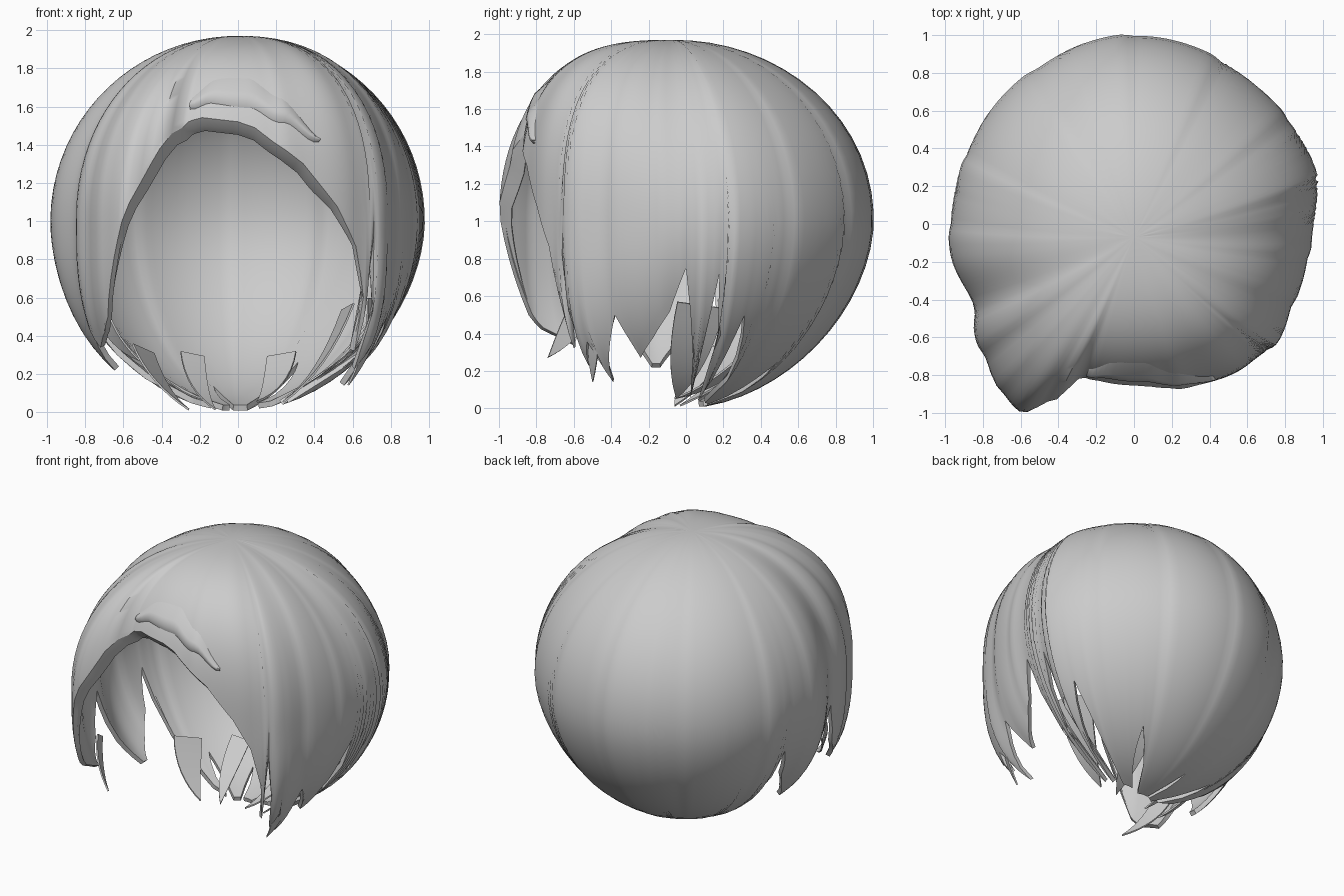
import bpy, math
from mathutils import Vector

if "Cube" in bpy.data.objects:
    bpy.data.objects.remove(bpy.data.objects["Cube"])

grey = bpy.data.materials.new("hair grey")
grey.diffuse_color = (0.6, 0.6, 0.6, 1)
grey.use_nodes = True
grey.node_tree.nodes["Principled BSDF"].inputs["Base Color"].default_value = grey.diffuse_color

# Azimuth runs from the front (0) to the right (+90), the back (180) and the left (-90)
# Widest radius at each azimuth
WIDTH = [(-180, 1.0), (-140, .97), (-105, .96), (-80, .98), (-65, .95), (-50, 1.05), (-40, 1.12),
         (-31, 1.16), (-25, 1.06), (-19, .9), (0, .9), (20, .92), (40, .96), (50, .98), (65, .94),
         (85, .94), (105, 1.0), (140, .975), (180, 1.0)]
# Squareness of the profile above and below the middle
UPPER = [(-180, 2.08), (-80, 2), (-50, 2.1), (-31, 2.2), (-19, 2.7), (30, 2.7), (60, 2.3), (90, 2), (180, 2.08)]
LOWER = [(-180, 1.8), (-95, 1.85), (-70, 2.3), (-45, 3.1), (0, 3.1), (50, 3), (70, 2.3), (92, 1.85), (180, 1.8)]
# Height of the cut edge: nape, side locks with notches, face opening
EDGE = [(-180, .01), (-166, .01), (-160, .11), (-155, .01), (-130, .01), (-122, .18), (-116, .02), (-107, .05),
        (-103, .3), (-100, .72), (-94, .48), (-86, .33), (-78, .22), (-74, .22), (-68, .4), (-62, .8),
        (-57, .5), (-50, .34), (-46, .38), (-42, .42), (-39, .5), (-36, .7), (-31.5, 1.0), (-26, 1.3), (-22, 1.46),
        (-18, 1.52), (-13, 1.54), (0, 1.52), (6, 1.49), (22, 1.3), (33, 1.08), (40, .87), (44, .6), (45.5, .32),
        (47, .82), (49.5, .23), (53, .36), (55, .14), (64, .5), (70, .27), (77, .38), (84, .52), (90, .75),
        (95, .05), (101, .72), (105, .04), (112, .5), (120, .03), (136, .02), (146, .24), (152, .01), (180, .01)]
# Azimuths where one strand overlaps the next
STRANDS = [-180, -148, -112, -90, -60, -42, -20, 12, 47, 63, 79, 101, 124, 152, 180]
ROWS = 30


def lookup(table, a, smooth=True):
    for (a0, v0), (a1, v1) in zip(table, table[1:]):
        if a0 <= a <= a1:
            t = (a - a0) / (a1 - a0)
            if smooth:
                t = t * t * (3 - 2 * t)
            return v0 + (v1 - v0) * t


def ridge(a):
    for s0, s1 in zip(STRANDS, STRANDS[1:]):
        if s0 <= a <= s1:
            t = (a - s0) / (s1 - s0)
            return .012 * (min(t * 9, 1) - t) - .003
    return 0


def edge_angle(a, z):
    n, tall = (lookup(UPPER, a), .97) if z > 1 else (lookup(LOWER, a), 1.0)
    rho = lookup(WIDTH, a) * max(0, 1 - (abs(z - 1) / tall) ** n) ** (1 / n)
    return math.atan2(rho, z - 1)


def surface(a, phi, lift=0):
    s, c = math.sin(phi), math.cos(phi)
    n, tall = (lookup(UPPER, a), .97) if c > 0 else (lookup(LOWER, a), 1.0)
    r = ((s / lookup(WIDTH, a)) ** n + (abs(c) / tall) ** n) ** (-1 / n)
    r += ridge(a) * s * s + lift
    th = math.radians(a)
    crown = -.07 * max(0, c) ** 2          # crown sits a little forward
    return Vector((r * s * math.sin(th), -r * s * math.cos(th) + crown, 1 + r * c))


def make(name, verts, faces, thick, angle):
    me = bpy.data.meshes.new(name)
    me.from_pydata([tuple(v) for v in verts], [], faces)
    me.materials.append(grey)
    ob = bpy.data.objects.new(name, me)
    bpy.context.collection.objects.link(ob)
    bpy.ops.object.select_all(action='DESELECT')
    bpy.context.view_layer.objects.active = ob
    ob.select_set(True)
    mod = ob.modifiers.new("thickness", 'SOLIDIFY')
    mod.thickness, mod.offset = thick, -1
    bpy.ops.object.modifier_apply(modifier=mod.name)
    bpy.ops.object.shade_smooth_by_angle(angle=math.radians(angle))
    return ob


# Main hair shell: columns from the crown down to the cut edge
cols = []
for (a0, _), (a1, _) in zip(EDGE, EDGE[1:]):
    k = max(1, math.ceil((a1 - a0) / 2))
    cols += [a0 + (a1 - a0) * i / k for i in range(k)]
verts, faces = [surface(0, 0)], []
for a in cols:
    end = edge_angle(a, lookup(EDGE, a, False))
    verts += [surface(a, end * j / ROWS) for j in range(1, ROWS + 1)]
N = len(cols)
for i in range(N):
    p, q = 1 + i * ROWS, 1 + (i + 1) % N * ROWS
    faces.append((0, p, q))
    faces += [(p + j, p + j + 1, q + j + 1, q + j) for j in range(ROWS - 1)]
make("hair_shell", verts, faces, .03, 50)

# Folded rim running inward along the face opening
vs, fs = [], []
rim = [a for a in cols if -42 <= a <= 44]
for i, a in enumerate(rim):
    t = i / (len(rim) - 1)
    fold = min(1, 5 * t, 5 * (1 - t))
    end = edge_angle(a, lookup(EDGE, a, False))
    vs += [surface(a, end), surface(a, end + .02 * fold, -.04 * fold - .004),
           surface(a, end + .025 * fold, -.08 * fold - .008)]
for i in range(len(rim) - 1):
    for k in (0, 1):
        p = i * 3 + k
        fs.append((p, p + 1, p + 4, p + 3))
make("fringe_rim", vs, fs, .008, 50)

# Raised roll of hair above the fringe, fading out to the right
path = [(-18, 1.6), (-10, 1.65), (4, 1.64), (16, 1.55), (28, 1.42)]
vs, fs, n = [], [], 24
for i in range(n + 1):
    a = -18 + 46 * i / n
    w = .12 * math.sin(math.pi * (.06 + .93 * i / n)) ** .6
    z = lookup(path, a)
    for k, lift in ((-.4, -.004), (-.2, .022), (.2, .024), (1.1, -.004)):
        vs.append(surface(a, edge_angle(a, z + k * w), lift))
for i in range(n):
    for k in range(3):
        p = i * 4 + k
        fs.append((p, p + 4, p + 5, p + 1))
make("fringe_roll", vs, fs, .006, 60)


# Loose locks: flat pointed strips along a bent centre line
def lock(name, top, mid, tip, width):
    top, mid, tip = Vector(top), Vector(mid), Vector(tip)
    vs, fs, n = [], [], 8
    for i in range(n + 1):
        t = i / n
        c = top * (1 - t) ** 2 + mid * 2 * t * (1 - t) + tip * t * t
        d = (mid - top) * (1 - t) + (tip - mid) * t
        out = Vector((c.x, c.y, c.z - 1))
        side = d.cross(out).normalized() * width / 2 * max(.01, 1 - t ** 1.8)
        vs += [c - side, c + side]
    for i in range(n):
        fs.append((2 * i, 2 * i + 1, 2 * i + 3, 2 * i + 2))
    make(name, vs, fs, .01, 40)


# Locks of the nape, bending forward under the head
lock("nape_lock_right", (.58, .08, .55), (.45, .0, .2), (.24, -.05, .05), .26)
lock("nape_lock_right_inner", (.23, .36, .3), (.2, .15, .1), (.1, -.06, .05), .16)
lock("nape_lock_left", (-.5, .14, .33), (-.42, .02, .12), (-.26, -.06, .01), .2)
lock("nape_lock_left_inner", (-.24, .38, .3), (-.22, .15, .1), (-.12, -.03, .01), .13)
# Locks in front of the ears
lock("side_lock_left", (-.72, -.55, .55), (-.68, -.64, .38), (-.52, -.74, .27), .14)
lock("side_lock_right", (.72, -.52, .6), (.72, -.5, .35), (.58, -.5, .14), .12)
